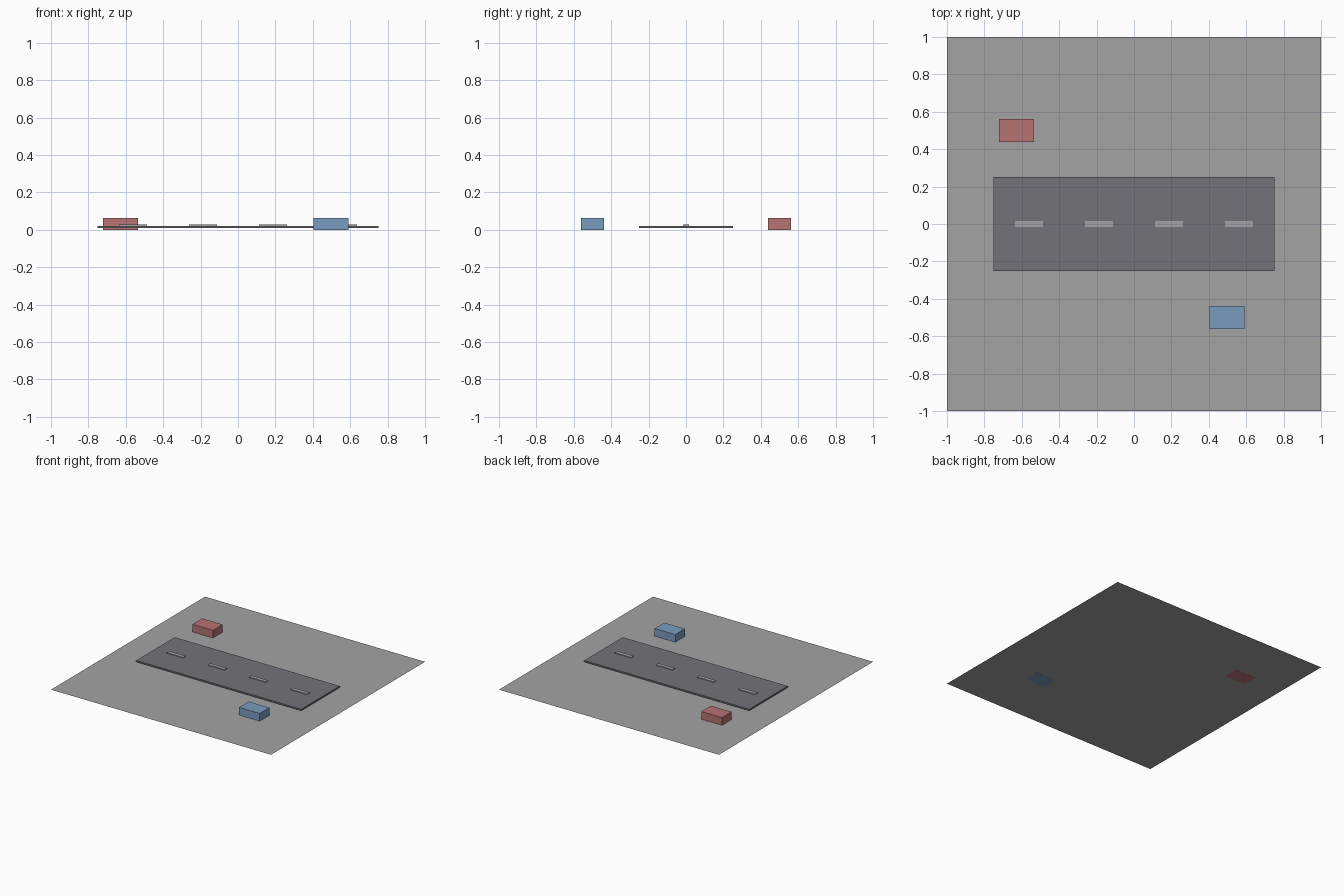
import bpy

if "Cube" in bpy.data.objects:
    bpy.data.objects.remove(bpy.data.objects["Cube"])


def material(name, rgb):
    m = bpy.data.materials.new(name)
    m.diffuse_color = (*rgb, 1.0)
    m.use_nodes = True
    m.node_tree.nodes["Principled BSDF"].inputs["Base Color"].default_value = m.diffuse_color
    return m


GREY = material("concrete_grey", (0.37, 0.37, 0.37))
ASPHALT = material("asphalt_grey", (0.17, 0.17, 0.19))
PAINT = material("line_paint", (0.37, 0.37, 0.38))
RED = material("muted_red", (0.48, 0.17, 0.17))
BLUE = material("muted_blue", (0.195, 0.33, 0.515))


def box(name, x, y, z0, z1, width, depth, mat):
    """Axis-aligned box centred on x, y and spanning z0 to z1."""
    bpy.ops.mesh.primitive_cube_add(size=1, location=(x, y, (z0 + z1) / 2))
    ob = bpy.context.object
    ob.name = name
    ob.scale = (width, depth, z1 - z0)
    bpy.ops.object.transform_apply(location=False, rotation=False, scale=True)
    ob.data.materials.append(mat)


# Ground sheet, a hair above the block undersides
bpy.ops.mesh.primitive_plane_add(size=2, location=(0, 0, 0.0005))
ground = bpy.context.object
ground.name = "ground_sheet"
ground.data.materials.append(GREY)

# Raised road slab
box("road", 0, 0, 0.0085, 0.021, 1.5, 0.5, ASPHALT)

# Dashed centre line
for i in range(4):
    box(f"lane_dash_{i + 1}", -0.5625 + 0.375 * i, 0, 0.019, 0.027, 0.15, 0.031, PAINT)

# Two roadside blocks
box("red_block", -0.6275, 0.5, 0, 0.0635, 0.1875, 0.125, RED)
box("blue_block", 0.4975, -0.5, 0, 0.0635, 0.1875, 0.125, BLUE)
